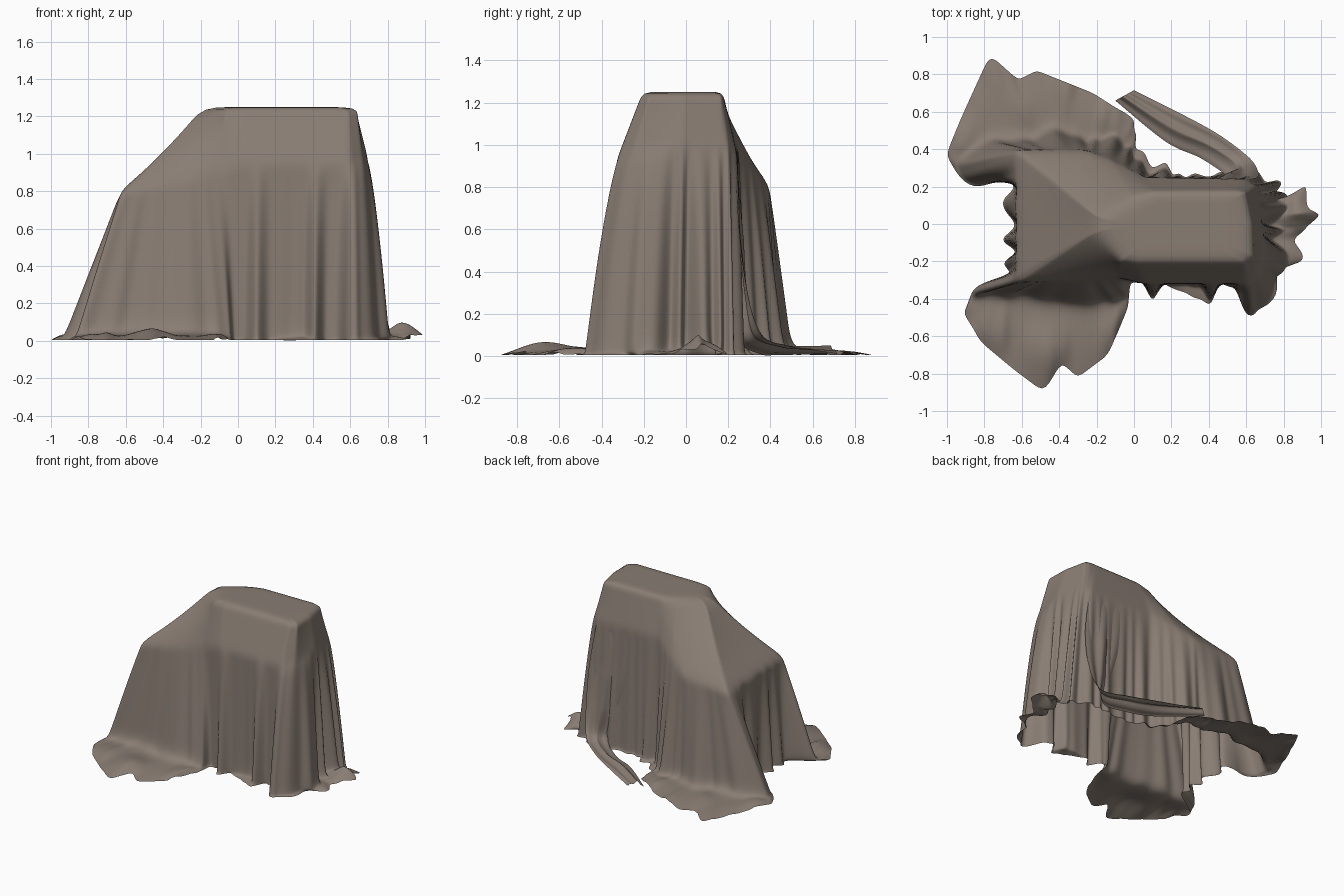
import bpy, bmesh, math
from mathutils import Vector, noise

if "Cube" in bpy.data.objects:
    bpy.data.objects.remove(bpy.data.objects["Cube"])

N = 500            # columns around the cloth; position t runs 0..100 counterclockwise from the right

mat = bpy.data.materials.new("warm_grey_cloth")
mat.diffuse_color = (0.25, 0.205, 0.172, 1)
mat.use_nodes = True
mat.node_tree.nodes["Principled BSDF"].inputs["Base Color"].default_value = mat.diffuse_color

def ring(keys, k, passes=2):
    """Closed ring of N points, linear through (t, ...) keys, then softened over +-k columns."""
    keys = keys + [(100,) + keys[0][1:]]
    out = []
    for i in range(N):
        t = i * 100 / N
        for a, b in zip(keys, keys[1:]):
            if a[0] <= t < b[0]:
                f = (t - a[0]) / (b[0] - a[0])
                p = [u + (w - u) * f for u, w in zip(a[1:], b[1:])]
                out.append(Vector(p + [0] * (3 - len(p))))
                break
    for _ in range(passes):
        out = [sum((out[(i + d) % N] for d in range(-k, k + 1)), Vector()) / (2 * k + 1)
               for i in range(N)]
    return out

# flat top outline (z = 1.25)
top = ring([(0, .625, 0), (7, .59, .165), (10, .55, .175), (26, .1, .17), (31, 0, .14), (36, -.1, .08),
            (46, -.18, .02), (62, -.185, -.03), (74, -.07, -.195), (78, .02, -.205),
            (92, .59, -.205), (95, .635, -.17)], 1)

# shoulder line, where the cloth leaves the hidden boxes
shoulder = ring([(0, .69, -.03, 1.0), (8, .65, .2, .98), (12, .59, .24, .96), (26, .06, .25, .97),
                 (31, -.12, .34, .87), (36, -.25, .392, .81), (46, -.61, .395, .785),
                 (48, -.63, .375, .785), (60, -.63, -.28, .80), (62, -.61, -.31, .80),
                 (70, -.25, -.30, .86), (74, -.09, -.285, .91), (78, .05, -.32, .95),
                 (92, .6, -.32, .95), (95, .67, -.25, .97)], 2)

# where the cloth meets the floor
base = ring([(0, .75, -.05), (2, .74, .02), (4, .8, .1), (8, .76, .21), (12, .62, .27), (19, .35, .25),
             (22, .22, .25), (24, .16, .29), (26, .08, .26), (29, -.02, .38), (32, -.1, .46), (36, -.25, .43),
             (39.5, -.42, .51), (42, -.54, .44), (45, -.78, .44),
             (47, -.95, .33), (49.3, -.87, .21), (51, -.66, .23), (55, -.66, 0), (59, -.66, -.26),
             (60.7, -.86, -.33), (62, -.86, -.38), (64, -.68, -.37), (66, -.5, -.38), (68, -.36, -.42),
             (71, -.14, -.4), (73, -.04, -.39), (75, -.03, -.31), (78, .04, -.31), (79.5, .1, -.4),
             (81, .16, -.32), (86, .36, -.32), (87.5, .41, -.42), (89, .46, -.32), (91, .54, -.33),
             (92.5, .59, -.48), (94, .69, -.46), (95.5, .72, -.3), (97, .86, -.26),
             (98.5, .76, -.14)], 2)

# outer edge of the cloth, with corners spread over the floor
hem = ring([(0, .87, -.06), (2, 1.0, .05), (3, .91, .09), (4.2, .92, .21), (6, .82, .12), (8, .77, .21),
            (10, .69, .26), (12, .62, .28), (19, .35, .26), (22, .22, .26), (24, .17, .32), (26, .1, .31),
            (28.5, .01, .42), (31, 0, .56), (36, -.22, .7), (40, -.52, .82), (42, -.62, .77),
            (43.5, -.77, .905), (45.5, -.9, .62), (47.5, -1.01, .37), (49.3, -.88, .195),
            (51, -.67, .23), (55, -.67, 0), (59, -.665, -.27), (61, -.915, -.46),
            (63, -.82, -.63), (65, -.64, -.78), (66.5, -.48, -.9), (67.5, -.39, -.74),
            (69, -.3, -.82), (71, -.14, -.7), (73, -.035, -.46), (75, -.02, -.32), (78, .04, -.31),
            (79.5, .1, -.41), (81, .16, -.32), (87.5, .41, -.43),
            (89, .46, -.32), (91, .54, -.34), (92.5, .6, -.49), (94, .7, -.46),
            (96, .77, -.28), (98, .89, -.2)], 1)

# strength of the hanging pleats around the cloth
pleat = ring([(0, .03), (8, .025), (12, .012), (24, .008), (29, .012), (36, .006), (46, .004),
              (50, .012), (52, .03), (58, .03), (60, .01), (72, .006), (78, .003), (92, .003),
              (96, .03)], 3)

def column(i):
    """One line of cloth from the middle of the top down to the hem."""
    t = i * 100 / N
    a, s, b, h = top[i].copy(), shoulder[i], base[i].copy(), hem[i].copy()
    a.z, b.z, h.z = 1.25, .022, .004
    tan = shoulder[(i + 4) % N] - shoulder[i - 4]
    out = Vector((tan.y, -tan.x, 0)).normalized()
    pool = min(1, max(0, (h - b).length - .05) / .15)
    wave = out * pleat[i].x * math.sin(math.tau * .38 * t + 1.1 * math.sin(math.tau * t * .14))
    mid = Vector((.22, 0, 1.25))
    flare = .65 if t > 76 else .8 if t < 14 else .95
    sag = .025 if 38 < t < 70 else 0
    pts = [mid.lerp(a, (j + 1) / 6) for j in range(6)]
    for j in range(14):
        v = (j + 1) / 14
        p = a.lerp(s, v)
        p.z -= sag * math.sin(math.pi * v) * math.sin(math.pi * (t - 38) / 32)
        pts.append(p)
    for j in range(36):
        v = (j + 1) / 36
        p = s.lerp(b, v ** flare) + wave * v ** .7
        p.z = s.z + (b.z - s.z) * v
        pts.append(p)
    for j in range(16):
        v = (j + 1) / 16
        p = b.lerp(h, v) + wave * (1 - v * pool)
        r = noise.noise(Vector((p.x * 6, p.y * 6, 2))) + .5 * noise.noise(Vector((p.x * 15, p.y * 15, 5)))
        hump = .07 * math.exp(-((p.x + .46) ** 2 + (p.y + .68) ** 2) / .008)
        hump += .09 * math.exp(-((p.x - .88) ** 2 + (p.y - .08) ** 2) / .006)
        p.z += pool * (.015 * math.sin(math.pi * v) + (.04 * max(0, r) + hump) * min(1, v * 3))
        pts.append(p)
    for n in range(16):                     # soften the bends, most strongly at the floor
        lo = 1 if n < 2 else 44
        pts = pts[:lo] + [(pts[j - 1] + pts[j] * 2 + pts[j + 1]) / 4
                          for j in range(lo, len(pts) - 1)] + [pts[-1]]
    return pts

def sheet(name, cols, closed, centre=None):
    """Skin a list of point columns as one smooth sheet."""
    bm = bmesh.new()
    vs = [[bm.verts.new((p.x, p.y, max(0, p.z))) for p in c] for c in cols]
    n = len(vs)
    mid = bm.verts.new(centre) if centre else None
    for i in range(n if closed else n - 1):
        c, d = vs[i], vs[(i + 1) % n]
        if mid:
            bm.faces.new((mid, c[0], d[0]))
        for j in range(len(c) - 1):
            bm.faces.new((c[j], c[j + 1], d[j + 1], d[j]))
    for f in bm.faces:
        f.smooth = True
    me = bpy.data.meshes.new(name)
    bm.to_mesh(me)
    bm.free()
    me.materials.append(mat)
    ob = bpy.data.objects.new(name, me)
    bpy.context.collection.objects.link(ob)
    return ob

# main draped cloth
sheet("draped_cloth", [column(i) for i in range(N)], True, (.22, 0, 1.25))

# loose sweep of cloth leaving the back right wall and trailing across the floor
def path(keys, u):
    """Smooth curve through the key points."""
    f = u * (len(keys) - 1)
    k = min(int(f), len(keys) - 2)
    p = [Vector(keys[max(0, min(len(keys) - 1, k + d))]) for d in (-1, 0, 1, 2)]
    f -= k
    return (p[1] * 2 + (p[2] - p[0]) * f + (p[0] * 2 - p[1] * 5 + p[2] * 4 - p[3]) * f * f
            + (p[1] * 3 - p[0] - p[2] * 3 + p[3]) * f ** 3) / 2

outer = [(.61, .235, .92), (.66, .25, .6), (.66, .29, .3), (.61, .36, .1), (.45, .48, .05),
         (.25, .59, .03), (0, .715, .01)]
inner = [(.3, .245, .92), (.34, .245, .6), (.42, .245, .32), (.5, .25, .08), (.36, .35, .01),
         (.17, .44, .005), (-.1, .66, .01)]
cols = []
for i in range(91):
    u = i / 90
    o, q = path(outer, u), path(inner, u)
    c = []
    for j in range(31):
        w = j / 30
        p = q.lerp(o, w)
        arch = math.sin(math.pi * w)
        p.z += arch * (.03 * u * u + .012 * u * math.sin(w * 12 + u * 3))
        p.y += .015 * arch * (1 - u) * min(1, u * 5) * (1 + math.sin(w * 14 + 4 * u))
        c.append(p)
    cols.append(c[::-1])
sheet("trailing_fold", cols, False)
